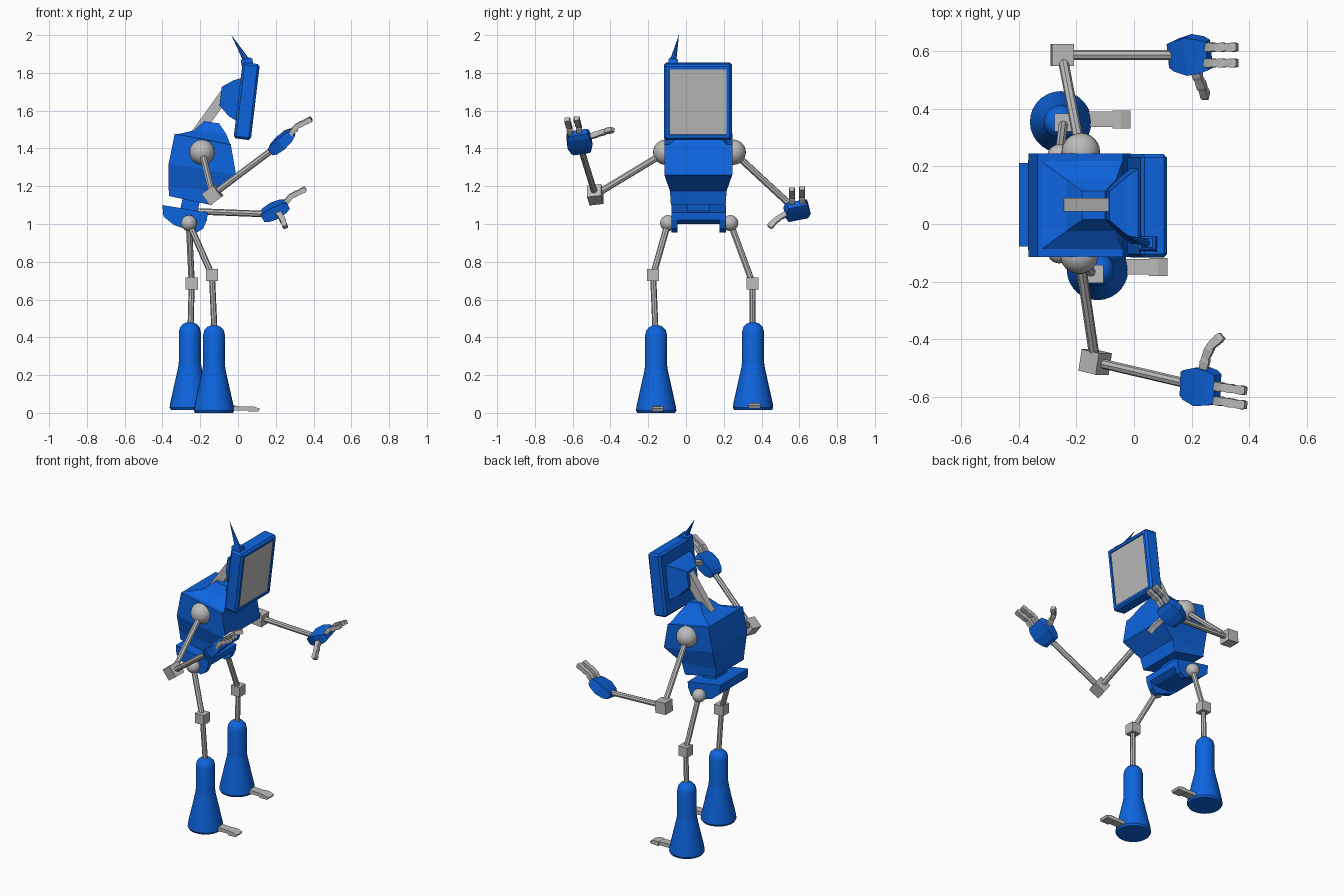
import bpy, bmesh, math
from mathutils import Matrix, Vector as V

if "Cube" in bpy.data.objects:
    bpy.data.objects.remove(bpy.data.objects["Cube"])


def material(name, rgb):
    m = bpy.data.materials.new(name)
    m.diffuse_color = (*rgb, 1)
    m.use_nodes = True
    m.node_tree.nodes["Principled BSDF"].inputs["Base Color"].default_value = m.diffuse_color
    return m


BLUE = material("bright blue", (0.004, 0.13, 0.75))
GREY = material("light grey", (0.5, 0.5, 0.5))
CY = 0.065  # the body's middle plane in y


def finish(name, bm, mats, smooth=None):
    bmesh.ops.recalc_face_normals(bm, faces=bm.faces)
    me = bpy.data.meshes.new(name)
    bm.to_mesh(me)
    bm.free()
    for m in mats:
        me.materials.append(m)
    ob = bpy.data.objects.new(name, me)
    bpy.context.collection.objects.link(ob)
    if smooth:
        bpy.ops.object.select_all(action='DESELECT')
        bpy.context.view_layer.objects.active = ob
        ob.select_set(True)
        bpy.ops.object.shade_smooth_by_angle(angle=math.radians(smooth))
    return ob


def loft(name, rings, mat):
    """Skin between rings of points with equal counts, and cap both ends."""
    bm = bmesh.new()
    vs = [[bm.verts.new(p) for p in r] for r in rings]
    n = len(rings[0])
    for a, b in zip(vs, vs[1:]):
        for i in range(n):
            j = (i + 1) % n
            bm.faces.new((a[i], a[j], b[j], b[i]))
    bm.faces.new(vs[0])
    bm.faces.new(vs[-1])
    return finish(name, bm, [mat])


def slab(back, front, hw):
    """Rectangle ring spanning back to front (x, z) with half width hw in y."""
    return [(p[0], CY + s * hw, p[1]) for p, s in
            ((back, -1), (back, 1), (front, 1), (front, -1))]


def prism(name, profile, y0, y1, mat):
    return loft(name, [[(x, y, z) for x, z in profile] for y in (y0, y1)], mat)


def frame(p, q, side=(0, 1, 0)):
    """Matrix at p with z toward q and y close to side."""
    z = (V(q) - V(p)).normalized()
    y = V(side)
    y = (y - z * y.dot(z)).normalized()
    x = y.cross(z)
    return Matrix.Translation(p) @ Matrix((x, y, z)).transposed().to_4x4()


def beam(name, p, q, sections, mat, side=(0, 1, 0)):
    """Box along p to q; sections = (fraction, half thickness, half width)."""
    m, l = frame(p, q, side), (V(q) - V(p)).length
    loft(name, [[m @ V((a * hx, b * hy, f * l)) for a, b in
                 ((-1, -1), (1, -1), (1, 1), (-1, 1))] for f, hx, hy in sections], mat)


def tube(name, p, q, r, r2=None, sides=8, mat=GREY):
    bm = bmesh.new()
    l = (V(q) - V(p)).length
    side = (1, 0.3, 0) if abs(q[0] - p[0]) < abs(q[1] - p[1]) else (0, 1, 0)
    bmesh.ops.create_cone(bm, cap_ends=True, segments=sides, radius1=r,
                          radius2=r if r2 is None else r2, depth=l,
                          matrix=frame(p, q, side) @ Matrix.Translation((0, 0, l / 2)))
    finish(name, bm, [mat])


def ball(name, c, r):
    bm = bmesh.new()
    bmesh.ops.create_uvsphere(bm, u_segments=24, v_segments=14, radius=r,
                              matrix=Matrix.Translation(c))
    finish(name, bm, [GREY], 40)


def cube(name, c, size, toward=(0, 0, 1)):
    d = V(toward).normalized() * size / 2
    beam(name, V(c) - d, V(c) + d, [(0, size / 2, size / 2), (1, size / 2, size / 2)], GREY)


# Head: tilted monitor with recessed screen
head = Matrix.Translation((0.046, 0.063, 1.65)) @ Matrix.Rotation(math.radians(6.8), 4, 'Y')
bm = bmesh.new()
bmesh.ops.create_cube(bm, size=1, matrix=Matrix.Diagonal((0.092, 0.36, 0.405, 1)))
bmesh.ops.bevel(bm, geom=bm.edges[:], offset=0.012, segments=1, affect='EDGES')
bm.normal_update()
front = max(bm.faces, key=lambda f: f.calc_center_median().x)
bmesh.ops.inset_region(bm, faces=[front], thickness=0.022)
bmesh.ops.inset_region(bm, faces=[front], thickness=0.002, depth=-0.006)
front.material_index = 1
bm.transform(head)
finish("monitor_head", bm, [BLUE, GREY])

# Tapered housing behind the monitor
loft("monitor_back", [[head @ V((x, a * hy, z + b * hz)) for a, b in
                       ((-1, -1), (1, -1), (1, 1), (-1, 1))]
                      for x, hy, hz, z in ((-0.04, 0.135, 0.115, 0.005),
                                           (-0.085, 0.10, 0.095, 0.005),
                                           (-0.14, 0.05, 0.05, 0.01))], BLUE)

# Antenna
beam("antenna_base", (0.05, -0.07, 1.84), (0.045, -0.066, 1.877),
     [(0, 0.032, 0.026), (0.8, 0.03, 0.024), (1, 0.02, 0.016)], BLUE)
tube("antenna", (0.045, -0.068, 1.865), (-0.035, -0.038, 2.0), 0.017, 0.0005, 8, BLUE)

# Neck
beam("neck", (-0.225, 0.067, 1.47), (-0.06, 0.067, 1.70),
     [(0, 0.028, 0.023), (1, 0.028, 0.023)], GREY)

# Torso, collar and waist
loft("torso", [slab((-0.365, 1.148), (-0.14, 1.10), 0.145),
               slab((-0.368, 1.20), (-0.12, 1.175), 0.15),
               slab((-0.367, 1.32), (-0.01, 1.26), 0.18),
               slab((-0.335, 1.478), (-0.038, 1.42), 0.18)], BLUE)
loft("collar", [slab((-0.325, 1.474), (-0.04, 1.42), 0.155),
                slab((-0.235, 1.495), (-0.062, 1.475), 0.09),
                slab((-0.18, 1.543), (-0.10, 1.533), 0.05)], BLUE)
loft("waist", [slab((-0.31, 1.06), (-0.22, 1.04), 0.06),
               slab((-0.29, 1.15), (-0.20, 1.13), 0.06)], BLUE)

# Pelvis with rounded side plates
prism("pelvis", [(-0.40, 1.10), (-0.16, 1.06), (-0.165, 1.02), (-0.20, 1.0),
                 (-0.31, 1.0), (-0.395, 1.04)], -0.07, 0.205, BLUE)
for y in (-0.078, 0.178):
    prism("pelvis_side", [(-0.40, 1.10), (-0.16, 1.06), (-0.165, 1.02), (-0.185, 0.975),
                          (-0.22, 0.955), (-0.28, 0.975), (-0.34, 0.995), (-0.395, 1.04)],
          y, y + 0.034, BLUE)

# Legs: hip, knee, bell shaped shin and toe
BELL = [(0.0, 0), (0.100, 0), (0.107, 0.012), (0.104, 0.035), (0.062, 0.225), (0.058, 0.255),
        (0.058, 0.41), (0.052, 0.437), (0.036, 0.455), (0.018, 0.463), (0, 0.465)]
for hy, knee, foot in ((-0.095, (-0.138, -0.174, 0.73), (-0.127, -0.158, 0.0)),
                       (0.235, (-0.245, 0.353, 0.685), (-0.255, 0.355, 0.016))):
    hip = (-0.26, hy, 1.005)
    fx, fy, fz = foot
    ball("hip_joint", hip, 0.042)
    tube("thigh", hip, knee, 0.017)
    cube("knee", knee, 0.064)
    tube("shin_rod", knee, (fx + 0.003, fy - 0.003, 0.42), 0.016)
    bm = bmesh.new()
    vs = [bm.verts.new((r, 0, z)) for r, z in BELL]
    es = [bm.edges.new(e) for e in zip(vs, vs[1:])]
    bmesh.ops.spin(bm, geom=vs + es, axis=(0, 0, 1), cent=(0, 0, 0),
                   steps=28, angle=math.tau)
    bmesh.ops.remove_doubles(bm, verts=bm.verts[:], dist=0.0005)
    bm.transform(Matrix.Translation(foot))
    finish("shin_bell", bm, [BLUE], 35)
    x = fx + 0.19
    prism("toe_base", [(fx, fz + 0.012), (x, fz + 0.012), (x, fz + 0.033), (fx, fz + 0.04)],
          fy - 0.018, fy + 0.036, GREY)
    prism("toe_tip", [(x - 0.01, fz + 0.006), (fx + 0.235, fz + 0.008), (fx + 0.243, fz + 0.022),
                      (x + 0.02, fz + 0.034), (x - 0.01, fz + 0.034)],
          fy - 0.023, fy + 0.04, GREY)


def digit(name, pts):
    """Three jointed box segments, each flared toward its knuckle."""
    for p, q in zip(pts, pts[1:]):
        side = (1, 0, 0.3) if abs(q[1] - p[1]) > 0.03 else (0, 1, 0)
        beam(name, p, q, [(-0.06, 0.012, 0.013), (0.75, 0.014, 0.016), (1.05, 0.011, 0.013)],
             GREY, side)


def arm(shoulder, elbow, wrist, palm_end, side, fingers, thumb, finger_z):
    ball("shoulder_joint", shoulder, 0.067)
    tube("upper_arm", shoulder, elbow, 0.018)
    cube("elbow", elbow, 0.076, V(wrist) - V(elbow))
    tube("forearm", elbow, V(wrist).lerp(V(palm_end), 0.2), 0.017)
    beam("palm", wrist, palm_end,
         [(-0.08, 0.018, 0.042), (0.1, 0.03, 0.052), (0.5, 0.034, 0.067),
          (0.9, 0.028, 0.06), (1.1, 0.018, 0.05)], BLUE, side)
    x0 = palm_end[0]
    for y, dy, dz in fingers:
        digit("finger", [(x0 + dx, y + dy * i, finger_z + z + dz) for i, (dx, z) in
                         enumerate(((-0.005, 0), (0.03, 0.045), (0.068, 0.063), (0.107, 0.083)))])
    digit("thumb", thumb)


# Arms
arm((-0.19, -0.107, 1.38), (-0.135, -0.48, 1.155), (0.18, -0.555, 1.39),
    (0.28, -0.572, 1.475), (0.1, 1, 0.2),
    ((-0.562, -0.006, 0.0), (-0.612, -0.006, -0.005)),
    [(0.24, -0.515, 1.46), (0.25, -0.465, 1.477), (0.267, -0.425, 1.49), (0.305, -0.39, 1.50)],
    1.475)
arm((-0.185, 0.25, 1.38), (-0.25, 0.588, 1.068), (0.135, 0.588, 1.04),
    (0.25, 0.588, 1.10), (0, 1, 0.25),
    ((0.56, 0.0, 0.0), (0.615, 0.0, 0.005)),
    [(0.21, 0.545, 1.06), (0.225, 0.505, 1.04), (0.24, 0.47, 1.015), (0.25, 0.442, 0.985)],
    1.10)
